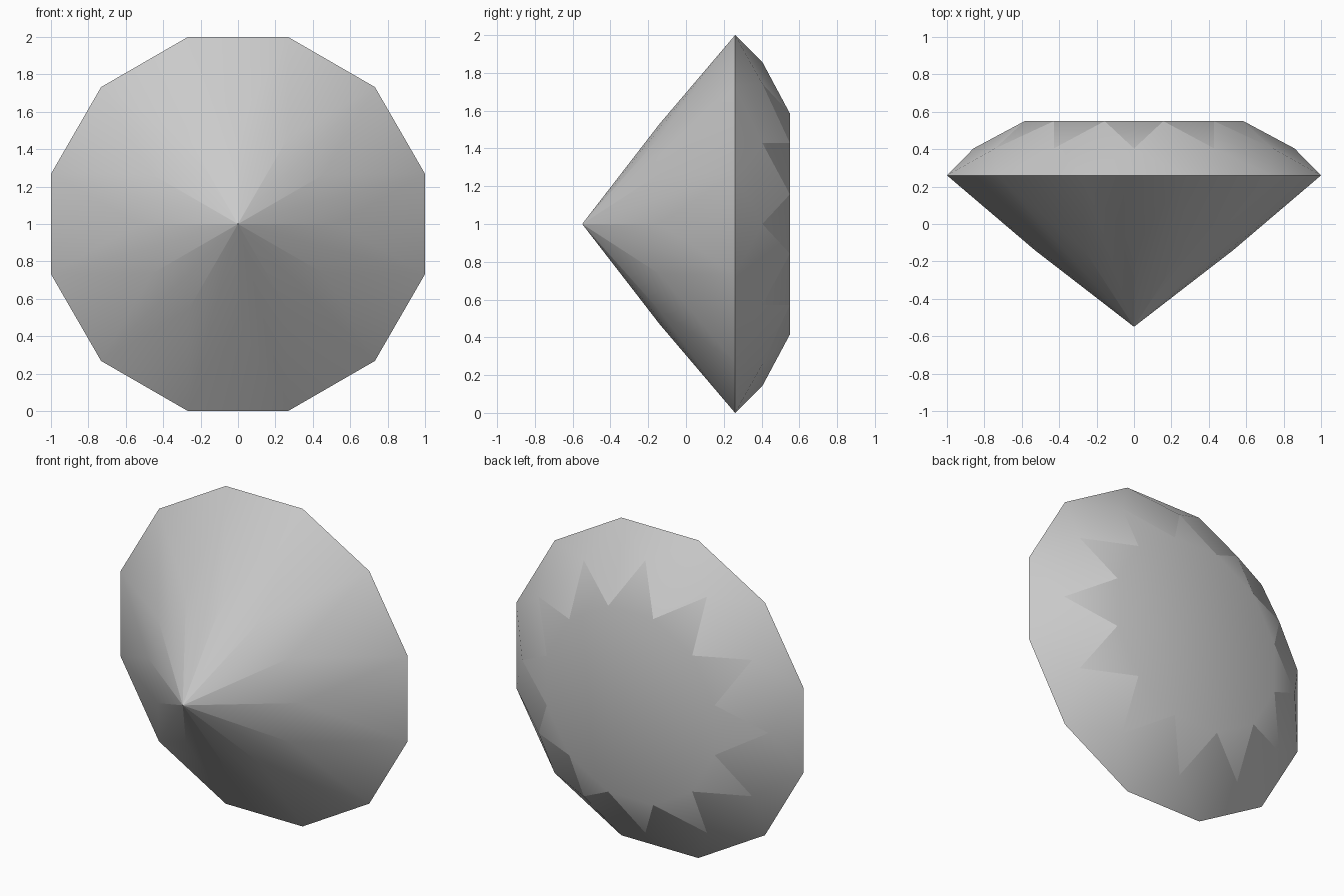
import bpy
import bmesh
from math import sin, cos, pi

if "Cube" in bpy.data.objects:
    bpy.data.objects.remove(bpy.data.objects["Cube"], do_unlink=True)

SIDES = 12
STEP = 2 * pi / SIDES
CENTRE_Z = 1.0

stone = bpy.data.materials.new("pale grey stone")
stone.use_nodes = True
GREY = (0.6, 0.6, 0.6, 1.0)
stone.diffuse_color = GREY
stone.node_tree.nodes["Principled BSDF"].inputs["Base Color"].default_value = GREY

bm = bmesh.new()


def ring(radius, y, turn):
    """Ring of vertices around the gem axis, turned by a fraction of a step."""
    return [bm.verts.new((radius * cos((i + turn) * STEP), y,
                          CENTRE_Z + radius * sin((i + turn) * STEP)))
            for i in range(SIDES)]


# Corner rings lie half a step round, facet-tip rings point straight out
corner = 1 / cos(STEP / 2)
table = ring(0.585 * corner, 0.55, 0.5)
crown_tips = ring(0.858, 0.404, 0)
girdle = ring(corner, 0.26, 0.5)
pavilion_tips = ring(0.53, -0.14, 0)
culet = ring(0.002, -0.548, 0.5)

# Flat ends
bm.faces.new(table)
bm.faces.new(culet)

# Star, kite and girdle facets on the crown and the pavilion
for inner, tips in ((table, crown_tips), (culet, pavilion_tips)):
    for i in range(SIDES):
        j = (i + 1) % SIDES
        bm.faces.new((inner[i], inner[j], tips[j]))
        bm.faces.new((inner[i], tips[j], girdle[i], tips[i]))
        bm.faces.new((tips[j], girdle[j], girdle[i]))

bmesh.ops.recalc_face_normals(bm, faces=bm.faces)

# Smooth shading, with creases at the girdle, the culet and around the stars
for face in bm.faces:
    face.smooth = True
creased = [{girdle[i], girdle[i - 1]} for i in range(SIDES)]
creased += [{culet[i], culet[i - 1]} for i in range(SIDES)]
for i in range(SIDES):
    creased += [{table[i], crown_tips[i]}, {table[i - 1], crown_tips[i]}]
for edge in bm.edges:
    if set(edge.verts) in creased:
        edge.smooth = False

mesh = bpy.data.meshes.new("cut_gem")
bm.to_mesh(mesh)
bm.free()
mesh.materials.append(stone)
gem = bpy.data.objects.new("cut_gem", mesh)
bpy.context.collection.objects.link(gem)
